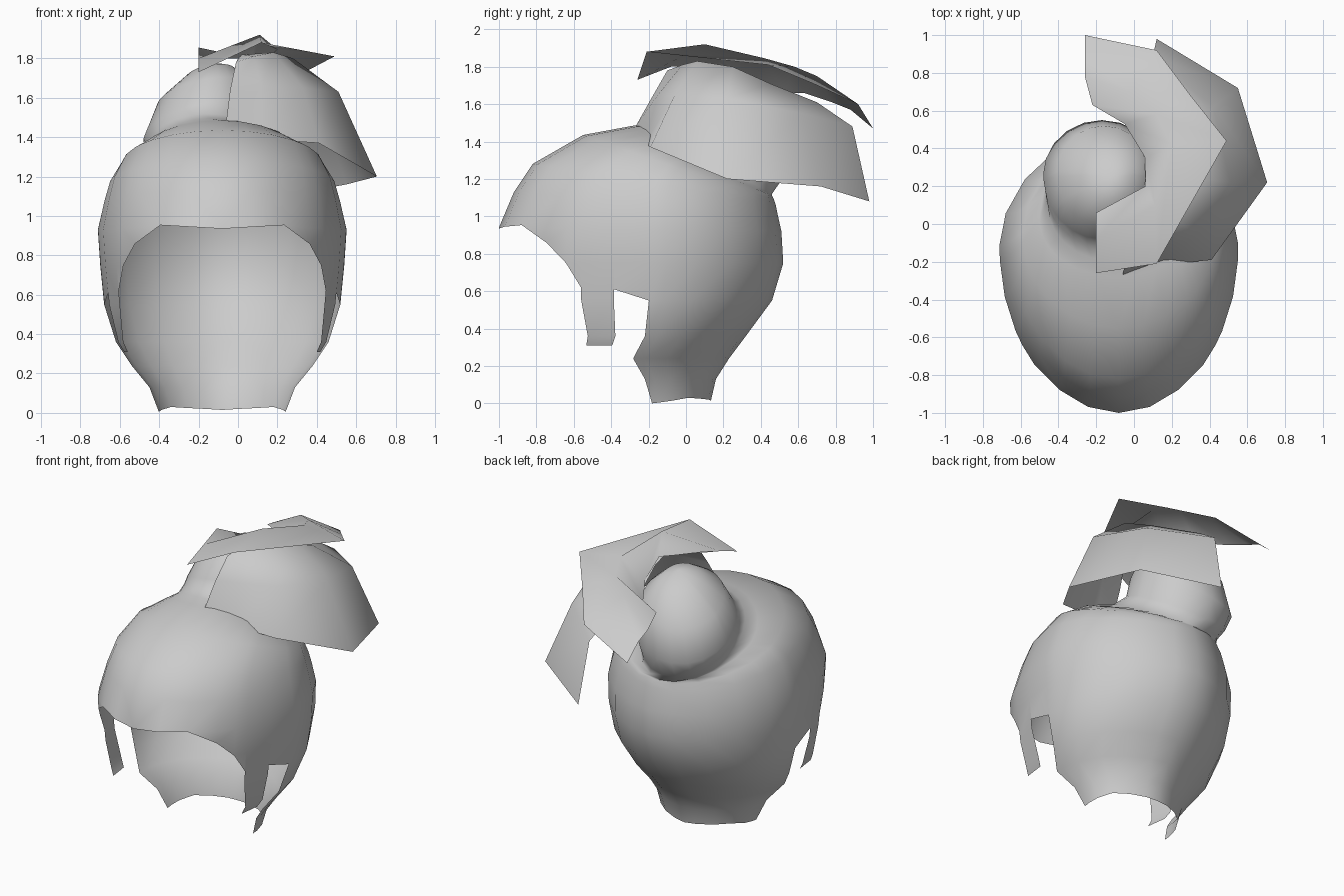
import bpy, bmesh, math

grey = bpy.data.materials.new("hair_grey")
grey.diffuse_color = (0.6, 0.6, 0.6, 1)


def finish(name, bm, angle=60):
    bmesh.ops.remove_doubles(bm, verts=bm.verts, dist=0.0005)
    bmesh.ops.dissolve_degenerate(bm, edges=bm.edges, dist=0.0005)
    bmesh.ops.recalc_face_normals(bm, faces=bm.faces)
    me = bpy.data.meshes.new(name)
    bm.to_mesh(me)
    bm.free()
    me.materials.append(grey)
    ob = bpy.data.objects.new(name, me)
    bpy.context.collection.objects.link(ob)
    bpy.ops.object.select_all(action='DESELECT')
    ob.select_set(True)
    bpy.context.view_layer.objects.active = ob
    bpy.ops.object.shade_smooth_by_angle(angle=math.radians(angle))
    return ob


# Rings of the cap and bun: front z, front y, back z, back y, half width, widest y, centre x
RINGS = [
    (0.00, -0.60, 0.00, 0.13, 0.32, -0.15, -0.08),
    (0.13, -0.75, 0.13, 0.16, 0.37, -0.18, -0.08),
    (0.24, -0.85, 0.24, 0.23, 0.46, -0.24, -0.08),
    (0.36, -0.88, 0.36, 0.32, 0.54, -0.17, -0.08),
    (0.55, -0.98, 0.55, 0.46, 0.60, -0.14, -0.08),
    (0.75, -1.00, 0.75, 0.52, 0.62, -0.13, -0.08),
    (0.94, -1.00, 0.92, 0.51, 0.632, -0.13, -0.08),
    (1.13, -0.92, 1.01, 0.49, 0.60, -0.12, -0.08),
    (1.28, -0.82, 1.06, 0.48, 0.57, -0.11, -0.08),
    (1.435, -0.55, 1.09, 0.47, 0.51, -0.06, -0.08),
    (1.485, -0.28, 1.11, 0.46, 0.41, 0.02, -0.09),
    (1.495, -0.19, 1.12, 0.46, 0.32, 0.12, -0.14),
    (1.52, -0.12, 1.18, 0.50, 0.30, 0.20, -0.17),
    (1.58, -0.08, 1.31, 0.55, 0.31, 0.26, -0.17),
    (1.70, -0.01, 1.52, 0.52, 0.25, 0.27, -0.16),
    (1.77, 0.12, 1.66, 0.40, 0.13, 0.27, -0.14),
    (1.775, 0.25, 1.775, 0.25, 0.00, 0.25, -0.12),
]


def cap_point(level, deg, side):
    """Point on the cap at a ring level and an angle from the front."""
    i = 0
    while i < len(RINGS) - 2 and RINGS[i + 1][0] < level:
        i += 1
    a, b = RINGS[i], RINGS[i + 1]
    f = (level - a[0]) / (b[0] - a[0])
    zf, yf, zb, yb, w, yc, cx = [p + (q - p) * f for p, q in zip(a, b)]
    c, s = math.cos(math.radians(deg)), max(0, math.sin(math.radians(deg)))
    y = yc - (yc - yf) * c if c > 0 else yc - (yb - yc) * c
    # flatter cheeks low down, tapered back of the head
    if c > 0:
        s = s ** min(1, max(0.3, 0.3 + (level - 0.28) * 2.6))
    elif level < 1.45:
        s = s ** 1.2
    x = cx + side * w * s
    # the bun leans, higher on the right
    lean = 0.17 * min(1, max(0, (level - 1.50) / 0.08))
    return x, y, zf + (zb - zf) * (1 - c) / 2 + lean * (x + 0.13)


# Strips from front to back: start angle, end angle, hairline height at each
STRIPS = [
    (0, 15, .935, .945), (15, 30, .945, .955), (30, 45, .955, .86),
    (45, 54, .86, .75), (54, 60, .75, .62),
    (60, 73, .31, .31),                       # sideburn
    (73, 86, .61, .55),                       # gap for the ear
    (86, 92, .0, .005), (92, 107, .005, .015), (107, 125, .015, .03), (125, 143, .03, .025),
    (143, 162, .025, .02), (162, 180, .02, .015),
]

bm = bmesh.new()
for side in (-1, 1):
    for a0, a1, h0, h1 in STRIPS:
        for lo, hi in zip(RINGS, RINGS[1:]):
            if hi[0] <= min(h0, h1):
                continue
            pts = [cap_point(max(lo[0], h0), a0, side), cap_point(max(lo[0], h1), a1, side),
                   cap_point(max(hi[0], h1), a1, side), cap_point(max(hi[0], h0), a0, side)]
            keep = []
            for p in pts:
                if all(math.dist(p, q) > 0.0005 for q in keep):
                    keep.append(p)
            if len(keep) > 2:
                bm.faces.new([bm.verts.new(p) for p in keep])
finish("hair_cap_and_bun", bm)


def sheet(name, rows):
    """Open strip of hair lofted between rows of points."""
    bm = bmesh.new()
    grid = [[bm.verts.new(p) for p in r] for r in rows]
    for r, s in zip(grid, grid[1:]):
        for i in range(len(r) - 1):
            bm.faces.new((r[i], r[i + 1], s[i + 1], s[i]))
    return finish(name, bm, 80)


# Wide lock wrapped round the right of the bun, from outer hem to inner edge
sheet("side_lock", [
    [(-.06, -.27, 1.48), (.12, -.22, 1.39), (.41, -.19, 1.37), (.705, .22, 1.20), (.55, .72, 1.16), (.12, .98, 1.08)],
    [(-.04, -.18, 1.64), (.12, -.15, 1.65), (.33, -.06, 1.65), (.51, .22, 1.63), (.42, .62, 1.55), (.10, .89, 1.48)],
    [(-.01, -.10, 1.78), (.08, -.02, 1.81), (.18, .06, 1.83), (.28, .25, 1.80), (.24, .45, 1.71), (.06, .70, 1.61)],
    [(.00, .04, 1.80), (.02, .06, 1.82), (.04, .12, 1.82), (.06, .24, 1.76), (.05, .38, 1.67), (-.02, .52, 1.58)],
])

# Upper lock curling over the top, from outer edge over the ridge to inner edge
sheet("top_lock", [
    [(-.20, -.26, 1.73), (.12, -.21, 1.88), (.49, .44, 1.81), (.30, .68, 1.71), (.12, .92, 1.60), (-.26, 1.0, 1.47)],
    [(-.20, -.08, 1.80), (.11, .10, 1.92), (.20, .42, 1.845), (.12, .58, 1.80), (-.02, .70, 1.75), (-.26, .88, 1.57)],
    [(-.20, .06, 1.855), (.06, .20, 1.80), (.06, .35, 1.70), (-.05, .53, 1.66), (-.22, .63, 1.66), (-.26, .78, 1.61)],
])
